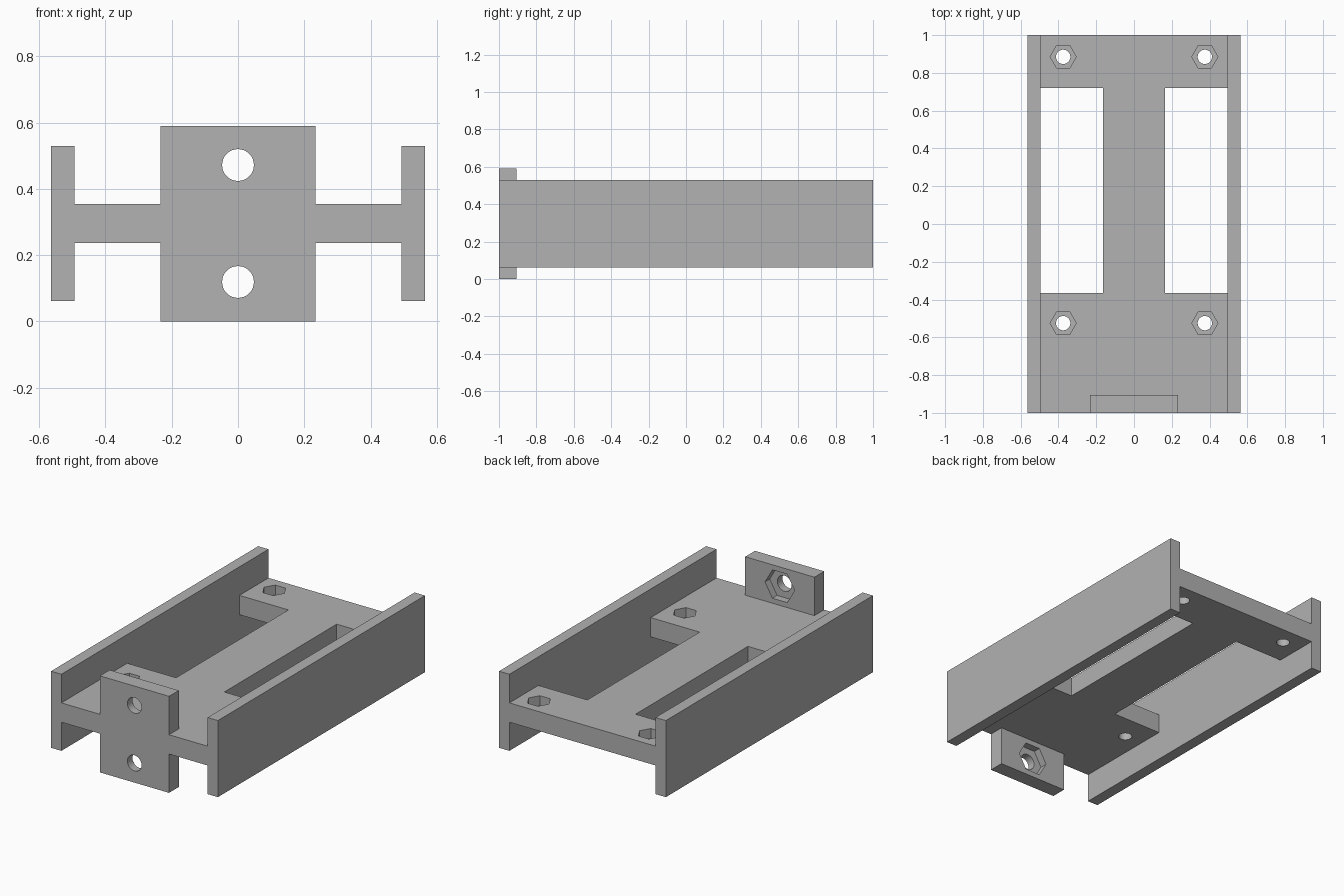
import bpy
import math
from mathutils import Matrix

default = bpy.data.objects.get("Cube")
if default:
    bpy.data.objects.remove(default, do_unlink=True)

grey = bpy.data.materials.new("plain grey")
grey.use_nodes = True
GREY = (0.445, 0.445, 0.445, 1)
grey.diffuse_color = GREY
grey.node_tree.nodes["Principled BSDF"].inputs["Base Color"].default_value = GREY


def box(name, low, high):
    """Box between two opposite corners."""
    bpy.ops.mesh.primitive_cube_add(size=1)
    ob = bpy.context.object
    ob.name = name
    size = [b - a for a, b in zip(low, high)]
    mid = [(a + b) / 2 for a, b in zip(low, high)]
    ob.data.transform(Matrix.Translation(mid) @ Matrix.Diagonal((*size, 1)))
    ob.data.materials.append(grey)
    return ob


def prism(name, sides, radius, depth, centre, along_y=False):
    """Round or hexagonal cutter with a corner pointing along x."""
    bpy.ops.mesh.primitive_cylinder_add(vertices=sides, radius=radius, depth=depth)
    ob = bpy.context.object
    ob.name = name
    turn = Matrix.Rotation(math.pi / 2, 4, "Z")
    tilt = Matrix.Rotation(math.pi / 2 if along_y else 0, 4, "X")
    ob.data.transform(Matrix.Translation(centre) @ tilt @ turn)
    ob.data.materials.append(grey)
    return ob


def combine(target, other, operation):
    """Apply a boolean and remove the helper."""
    mod = target.modifiers.new("boolean", "BOOLEAN")
    mod.operation = operation
    mod.solver = "EXACT"
    mod.object = other
    bpy.context.view_layer.objects.active = target
    bpy.ops.object.modifier_apply(modifier=mod.name)
    bpy.data.objects.remove(other, do_unlink=True)


WEB_LOW, WEB_TOP = 0.237, 0.355
PLATE_BACK = -0.906

# Horizontal web, two side walls and the front mounting plate
bracket = box("bracket", (-0.53, -1, WEB_LOW), (0.53, 1, WEB_TOP))
for side in (-1, 1):
    xs = sorted((side * 0.494, side * 0.564))
    combine(bracket, box("side_wall", (xs[0], -1, 0.062), (xs[1], 1, 0.53)), "UNION")
combine(bracket, box("front_plate", (-0.234, -1, 0), (0.234, PLATE_BACK, 0.59)), "UNION")

for side in (-1, 1):
    # Long slots beside the central spine
    xs = sorted((side * 0.163, side * 0.494))
    combine(bracket, box("slot", (xs[0], -0.365, 0.2), (xs[1], 0.72, 0.4)), "DIFFERENCE")
    # Bolt holes with nut pockets in the web
    for y in (-0.525, 0.885):
        x = side * 0.375
        combine(bracket, prism("hole", 32, 0.038, 0.4, (x, y, 0.3)), "DIFFERENCE")
        combine(bracket, prism("nut_pocket", 6, 0.069, 0.12, (x, y, WEB_TOP)), "DIFFERENCE")

# Bolt holes through the front plate, nut pockets on its back
for z in (0.119, 0.472):
    combine(bracket, prism("hole", 32, 0.048, 0.4, (0, -0.95, z), True), "DIFFERENCE")
    combine(bracket, prism("nut_pocket", 6, 0.1, 0.09, (0, PLATE_BACK, z), True), "DIFFERENCE")

# Smooth hole walls, crisp edges elsewhere
bpy.ops.object.select_all(action="DESELECT")
bracket.select_set(True)
bpy.context.view_layer.objects.active = bracket
bpy.ops.object.shade_smooth_by_angle(angle=math.radians(30))
